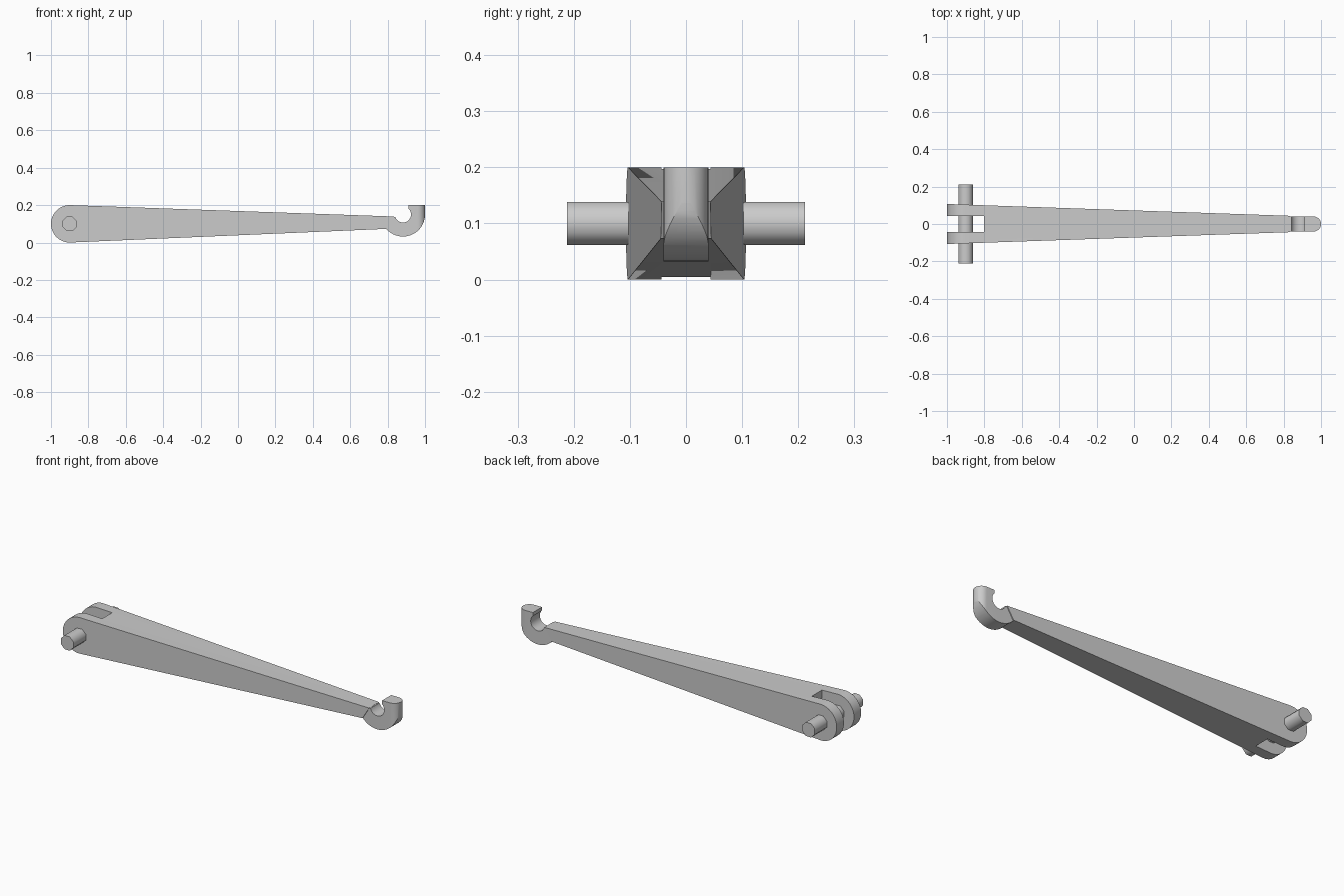
import bpy, bmesh
from math import sin, cos, radians, pi

cube = bpy.data.objects.get("Cube")
if cube:
    bpy.data.objects.remove(cube, do_unlink=True)

# One plain grey for every part
grey = bpy.data.materials.new("plain_grey")
grey.use_nodes = True
colour = (0.6, 0.6, 0.6, 1)
grey.diffuse_color = colour
grey.node_tree.nodes["Principled BSDF"].inputs["Base Color"].default_value = colour


def arc(cx, cy, r, start, end, steps):
    angles = [radians(start + (end - start) * i / steps) for i in range(steps + 1)]
    return [(cx + r * cos(a), cy + r * sin(a)) for a in angles]


def prism(name, outline, lower, upper):
    """Solid between two copies of an outline; lower and upper place its points."""
    bm = bmesh.new()
    a = [bm.verts.new(lower(u, v)) for u, v in outline]
    b = [bm.verts.new(upper(u, v)) for u, v in outline]
    bm.faces.new(a)
    bm.faces.new(b[::-1])
    for i in range(len(a)):
        j = (i + 1) % len(a)
        bm.faces.new((a[j], a[i], b[i], b[j]))
    bmesh.ops.recalc_face_normals(bm, faces=bm.faces)
    mesh = bpy.data.meshes.new(name)
    bm.to_mesh(mesh)
    bm.free()
    mesh.materials.append(grey)
    obj = bpy.data.objects.new(name, mesh)
    bpy.context.collection.objects.link(obj)
    return obj


def select(obj):
    bpy.ops.object.select_all(action='DESELECT')
    obj.select_set(True)
    bpy.context.view_layer.objects.active = obj


def cut(obj, cutter, operation):
    mod = obj.modifiers.new("cut", 'BOOLEAN')
    mod.operation, mod.solver, mod.object = operation, 'EXACT', cutter
    select(obj)
    bpy.ops.object.modifier_apply(modifier=mod.name)
    bpy.data.objects.remove(cutter, do_unlink=True)


def smooth(obj):
    select(obj)
    bpy.ops.object.shade_smooth_by_angle(angle=radians(30))


def half_width(x):
    return 0.107 - 0.0345 * (x + 1)


# Tapered arm with a rounded large end
arm_outline = arc(-0.9, 0.1, 0.1, 90, 270, 24) + [(0.795, 0.073), (0.835, 0.139)]
arm = prism("arm", arm_outline,
            lambda x, z: (x, -half_width(x), z),
            lambda x, z: (x, half_width(x), z))

# Fork slot through the large end
slot = prism("slot_cutter", [(-1.1, -0.044), (-0.803, -0.044), (-0.803, 0.044), (-1.1, 0.044)],
             lambda x, y: (x, y, -0.1), lambda x, y: (x, y, 0.3))
cut(arm, slot, 'DIFFERENCE')
smooth(arm)

# Open hook at the small end, rounded towards its nose
hook_outline = (arc(0.882, 0.15, 0.118, 222, 360, 20) + [(1.0, 0.2), (0.912, 0.2)]
                + arc(0.882, 0.15, 0.043, 45, -163, 20)
                + [(0.825, 0.137), (0.78, 0.138), (0.78, 0.076)])
hook = prism("hook", hook_outline, lambda x, z: (x, -0.06, z), lambda x, z: (x, 0.06, z))
nose = prism("nose_cutter", arc(0.96, 0, 0.04, -90, 90, 16) + [(0.7, 0.04), (0.7, -0.04)],
             lambda x, y: (x, y, -0.1), lambda x, y: (x, y, 0.3))
cut(hook, nose, 'INTERSECT')
smooth(hook)

# Eight-sided cross pin through the fork
pin_outline = arc(-0.9, 0.1, 0.0415, 22.5, 337.5, 7)
pin = prism("cross_pin", pin_outline, lambda x, z: (x, -0.212, z), lambda x, z: (x, 0.212, z))
select(pin)
bpy.ops.object.shade_smooth_by_angle(angle=radians(50))
